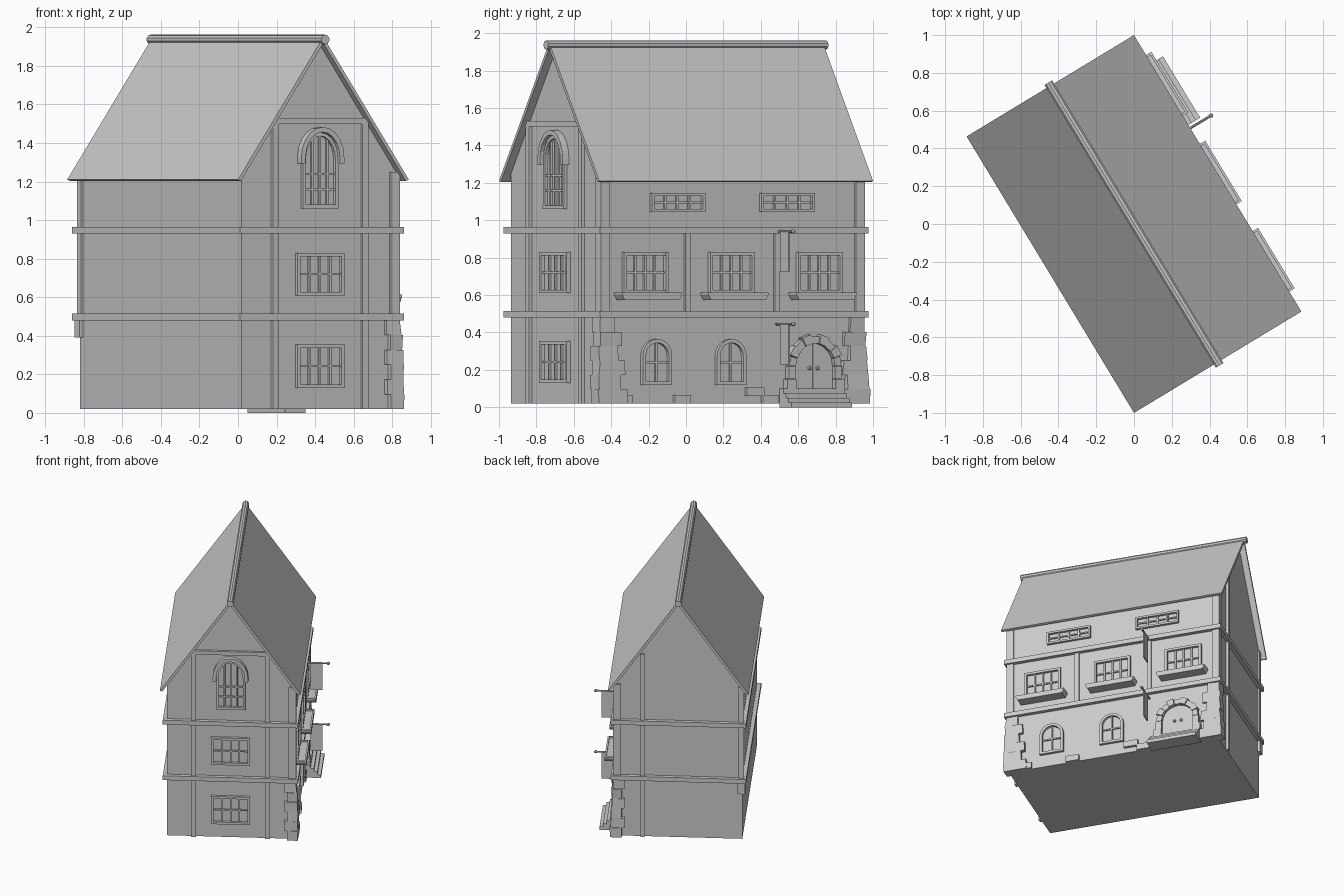
import bpy, bmesh, math, random
from mathutils import Matrix, Vector

cube = bpy.data.objects.get("Cube")
if cube:
    bpy.data.objects.remove(cube, do_unlink=True)
random.seed(4)

W, L, BASE = 0.468, 0.81, 0.02          # half width, half length, wall foot
TURN = Matrix.Rotation(math.radians(31.2), 4, 'Z')
# Wall frames: (along wall, out of wall, up) -> house space
HOUSE = Matrix.Identity(4)
FACADE = Matrix(((0, 1, 0, W), (1, 0, 0, 0), (0, 0, 1, 0), (0, 0, 0, 1)))
GABLE = Matrix(((1, 0, 0, 0), (0, -1, 0, -L), (0, 0, 1, 0), (0, 0, 0, 1)))

stone_grey = bpy.data.materials.new("plain_grey")
stone_grey.use_nodes = True
colour = (0.6, 0.6, 0.6, 1)
stone_grey.diffuse_color = colour
stone_grey.node_tree.nodes["Principled BSDF"].inputs["Base Color"].default_value = colour


def finish(name, bm, frame=HOUSE):
    bm.transform(TURN @ frame)
    bmesh.ops.recalc_face_normals(bm, faces=bm.faces)
    mesh = bpy.data.meshes.new(name)
    bm.to_mesh(mesh)
    bm.free()
    mesh.materials.append(stone_grey)
    obj = bpy.data.objects.new(name, mesh)
    bpy.context.collection.objects.link(obj)
    return obj


def box(bm, x, y, z, taper=1.0):
    """Box from three (low, high) ranges; taper scales the lower face."""
    mid = Vector((sum(x) / 2, sum(y) / 2, sum(z) / 2))
    size = Vector((x[1] - x[0], y[1] - y[0], z[1] - z[0]))
    verts = bmesh.ops.create_cube(bm, size=1)["verts"]
    for v in verts:
        k = taper if v.co.z < 0 else 1.0
        v.co = mid + Vector((v.co.x * size.x * k, v.co.y * size.y, v.co.z * size.z))
    return verts


def prism(bm, profile, y0, y1):
    """Extrude an (x, z) outline from y0 to y1."""
    face = bm.faces.new([bm.verts.new((x, y0, z)) for x, z in profile])
    out = bmesh.ops.extrude_face_region(bm, geom=[face])["geom"]
    for v in out:
        if isinstance(v, bmesh.types.BMVert):
            v.co.y = y1


def arc(cx, cz, r, rz=None, n=10):
    rz = rz or r
    return [(cx + r * math.cos(math.pi * i / n), cz + rz * math.sin(math.pi * i / n))
            for i in range(n + 1)]


def arch_band(bm, cx, z0, spring, r, rz, thick, depth):
    outer = [(cx + r, z0)] + arc(cx, spring, r, rz) + [(cx - r, z0)]
    q, qz = r - thick, rz - thick
    inner = [(cx + q, z0)] + arc(cx, spring, q, qz) + [(cx - q, z0)]
    prism(bm, outer + inner[::-1], 0, depth)


def cylinder(bm, a, b, r, n=8):
    a, b = Vector(a), Vector(b)
    turn = (b - a).to_track_quat('Z', 'Y').to_matrix().to_4x4()
    bmesh.ops.create_cone(bm, cap_ends=True, segments=n, radius1=r, radius2=r,
                          depth=(b - a).length, matrix=Matrix.Translation((a + b) / 2) @ turn)


def lattice(bm, u, half, z0, z1, cols, rows):
    for i in range(1, cols):
        c = u - half + 2 * half * i / cols
        box(bm, (c - .006, c + .006), (0, .012), (z0, z1))
    for i in range(1, rows):
        c = z0 + (z1 - z0) * i / rows
        box(bm, (u - half, u + half), (0, .011), (c - .005, c + .005))


def window(name, frame, u, half, z0, z1, cols=4, rows=2, t=.018):
    bm = bmesh.new()
    for s in (-1, 1):
        box(bm, sorted((u + s * half, u + s * (half - t))), (0, .022), (z0, z1))
    box(bm, (u - half, u + half), (0, .021), (z0, z0 + t))
    box(bm, (u - half, u + half), (0, .021), (z1 - t, z1))
    lattice(bm, u, half - t, z0 + t, z1 - t, cols, rows)
    finish(name, bm, frame)


# Walls
bm = bmesh.new()
prism(bm, [(-W, BASE), (W, BASE), (W, 1.265), (0, 1.925), (-W, 1.265)], -L, L)
finish("walls", bm)

# Roof shell and ridge roll
bm = bmesh.new()
prism(bm, [(-.518, 1.21), (0, 1.95), (.518, 1.21), (.5, 1.204), (0, 1.918), (-.5, 1.204)],
      -.8555, .8555)
finish("roof", bm)
bm = bmesh.new()
cylinder(bm, (0, -.875, 1.937), (0, .875, 1.937), .025, 10)
finish("ridge_roll", bm)

# Floor bands around the house
for name, z in (("lower_band", .48), ("upper_band", .93)):
    bm = bmesh.new()
    box(bm, (-W - .03, W + .03), (-L - .03, L + .03), (z, z + .035))
    finish(name, bm)

# Gable timbers, front and back
bm = bmesh.new()
for s in (-1, 1):
    box(bm, (s * .272 - .018, s * .272 + .018), (-L - .018, -L), (BASE, 1.5))
box(bm, (-.29, .29), (-L - .02, -L), (1.5, 1.53))
box(bm, (.25, .28), (L, L + .018), (BASE, 1.5))
finish("gable_timbers", bm)

# Corner posts, facade posts and the corner bracket
bm = bmesh.new()
for s in (-1, 1):
    box(bm, (W - .04, W + .015), sorted((s * (L + .015), s * (L - .04))), (.48, 1.25))
    box(bm, (W, W + .015), (s * .28 - .016, s * .28 + .016), (.5, .94))
box(bm, (-W - .012, -W + .03), (L - .03, L + .012), (.48, 1.25))
box(bm, (-W - .022, -W + .035), (L - .03, L + .02), (.39, .485))
finish("posts", bm)

# Gable windows
window("gable_window_ground", GABLE, 0, .143, .13, .355)
window("gable_window_middle", GABLE, 0, .143, .61, .83)
bm = bmesh.new()
arch_band(bm, 0, 1.06, 1.31, .108, .145, .018, .018)
box(bm, (-.108, .108), (0, .02), (1.06, 1.08))
lattice(bm, 0, .092, 1.08, 1.32, 4, 3)
for u, top in ((-.046, 1.42), (0, 1.45), (.046, 1.42)):
    box(bm, (u - .006, u + .006), (0, .012), (1.32, top))
finish("gable_arched_window", bm, GABLE)
bm = bmesh.new()
arch_band(bm, 0, 1.295, 1.325, .13, .158, .026, .04)
finish("gable_window_hood", bm, GABLE)

# Facade windows with sill trays, and low attic windows
for i, u in enumerate((-.545, -.005, .545)):
    window(f"facade_window_{i + 1}", FACADE, u, .14, .61, .83)
    bm = bmesh.new()
    box(bm, (u - .187, u + .187), (0, .083), (.575, .602), taper=.92)
    box(bm, (u - .187, u + .187), (.07, .083), (.602, .613))
    for s in (-1, 1):
        box(bm, sorted((u + s * .187, u + s * .174)), (0, .083), (.602, .613))
    finish(f"sill_tray_{i + 1}", bm, FACADE)
for i, u in enumerate((-.343, .343)):
    window(f"attic_window_{i + 1}", FACADE, u, .167, 1.045, 1.145, t=.015)

# Arched ground windows
for i, u in enumerate((-.475, -.01)):
    bm = bmesh.new()
    arch_band(bm, u, .12, .275, .092, .09, .02, .022)
    box(bm, (u - .092, u + .092), (0, .021), (.12, .138))
    box(bm, (u - .005, u + .005), (0, .012), (.138, .35))
    box(bm, (u - .075, u + .075), (0, .01), (.235, .245))
    finish(f"arched_window_{i + 1}", bm, FACADE)

# Door leaves, knobs and stone surround
D = .505
bm = bmesh.new()
prism(bm, [(D + .125, .1)] + arc(D, .22, .125) + [(D - .125, .1)], 0, .008)
box(bm, (D - .003, D + .003), (0, .014), (.1, .345))
finish("door", bm, FACADE)
bm = bmesh.new()
for s in (-1, 1):
    bmesh.ops.create_icosphere(bm, subdivisions=2, radius=.011,
                               matrix=Matrix.Translation((D + s * .025, .016, .21)))
finish("door_knobs", bm, FACADE)
bm = bmesh.new()
N = 9
for i in range(N):
    a, b = (math.pi * (i + k) / N for k in (.03, .97))
    r = .162 + .01 * (i % 2)
    prism(bm, [(D + q * math.cos(t), .22 + q * math.sin(t))
               for q, t in ((.122, a), (r, a), (r, b), (.122, b))], 0, .035 + .006 * (i % 2))
for s in (-1, 1):
    for i in range(3):
        w = .165 + .014 * (i % 2)
        box(bm, sorted((D + s * .122, D + s * w)), (0, .036 + .006 * (i % 2)),
            (BASE + i * .067, BASE + i * .067 + .064))
finish("door_surround", bm, FACADE)

# Door steps
bm = bmesh.new()
for i in range(4):
    box(bm, (.3, .68), (0, .045 + .026 * i), (0, .1 - .025 * i))
finish("door_steps", bm, FACADE)

# Rough corner stones, wider towards the foot
for name, s in (("front_corner_stones", -1), ("back_corner_stones", 1)):
    bm = bmesh.new()
    z = BASE
    for i in range(6):
        h = (.48 - BASE) / 6
        out = .034 - .003 * i + random.uniform(-.003, .004)
        run = .115 - .006 * i + (.022 if i % 2 == 0 else -.012)
        verts = box(bm, (W - .05 - .02 * (i % 2), W + out),
                    sorted((s * (L + out), s * (L - run))), (z, z + h))
        for v in verts:
            if v.co.x > W:
                v.co += Vector((random.uniform(-.006, .003), random.uniform(-.006, .006), 0))
        z += h
    finish(name, bm)

# Loose stones set in the facade
bm = bmesh.new()
for u, w, z in ((-.67, .08, BASE), (-.315, .1, BASE), (.14, .11, .06), (.235, .1, BASE)):
    box(bm, (u - w / 2, u + w / 2), (0, .022), (z, z + .047))
finish("wall_stones", bm, FACADE)

# Hanging banners on poles
for name, z in (("lower_banner", .445), ("upper_banner", .94)):
    bm = bmesh.new()
    cylinder(bm, (.28, 0, z), (.28, .175, z), .007)
    bmesh.ops.create_icosphere(bm, subdivisions=2, radius=.012,
                               matrix=Matrix.Translation((.28, .178, z)))
    box(bm, (.276, .284), (.047, .135), (z - .215, z))
    finish(name, bm, FACADE)
